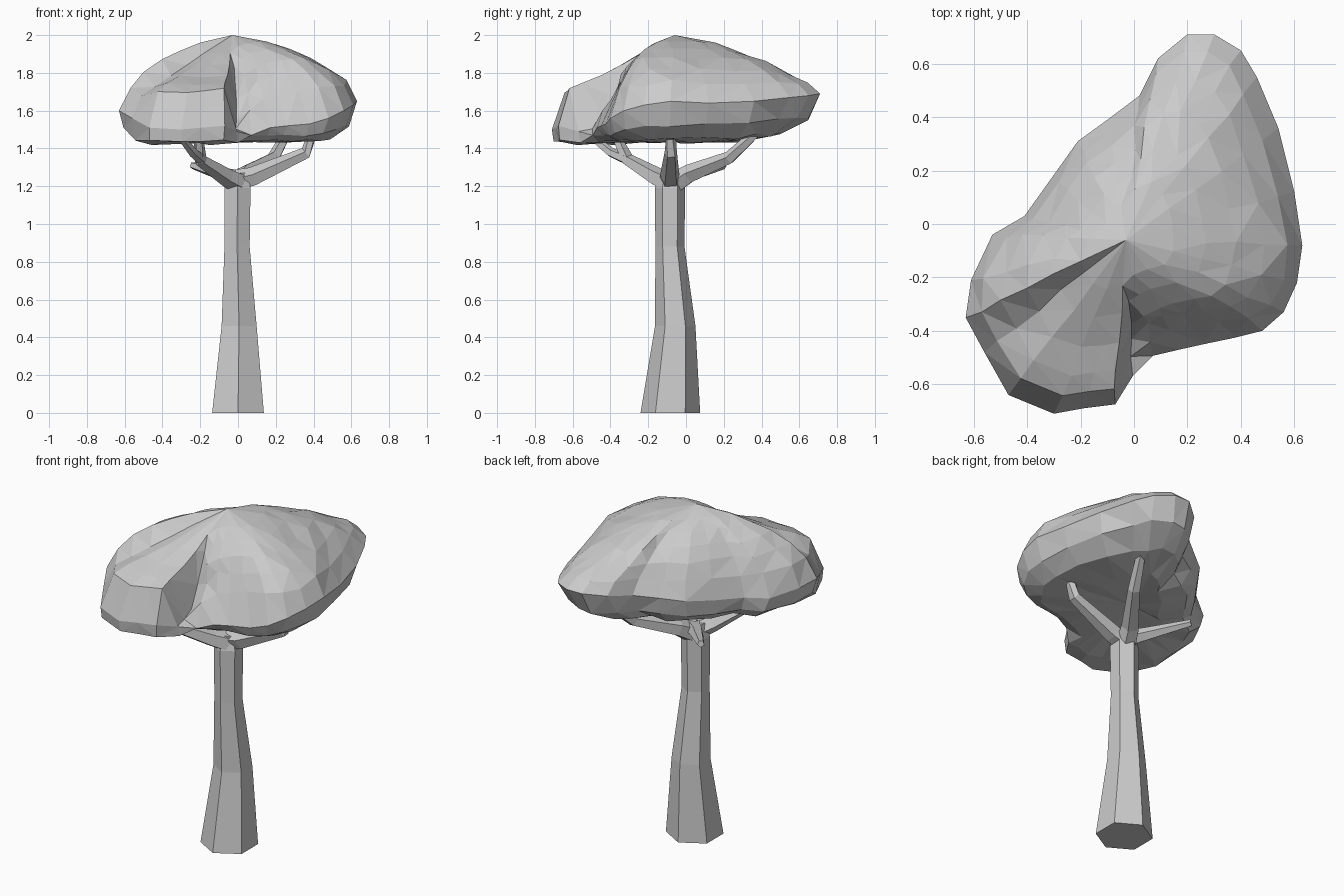
import bpy, bmesh, math, random
from mathutils import Vector

if "Cube" in bpy.data.objects:
    bpy.data.objects.remove(bpy.data.objects["Cube"])

random.seed(4)


def finish(bm, name):
    bmesh.ops.recalc_face_normals(bm, faces=bm.faces)
    me = bpy.data.meshes.new(name)
    bm.to_mesh(me)
    bm.free()
    ob = bpy.data.objects.new(name, me)
    bpy.context.collection.objects.link(ob)
    return ob


def skin(bm, rings):
    for a, b in zip(rings, rings[1:]):
        n = len(a)
        for i in range(n):
            j = (i + 1) % n
            bm.faces.new((a[i], a[j], b[j], b[i]))


def branch(name, path, sides=5):
    """Tapered tube along (x, y, z, radius) stations."""
    bm = bmesh.new()
    pts = [Vector(p[:3]) for p in path]
    rings = []
    for k, p in enumerate(pts):
        d = (pts[min(k + 1, len(pts) - 1)] - pts[max(k - 1, 0)]).normalized()
        u = d.cross(Vector((0.1, 0.2, 1))).normalized()
        v = d.cross(u)
        ring = []
        for i in range(sides):
            a = math.tau * i / sides
            ring.append(bm.verts.new(p + (u * math.cos(a) + v * math.sin(a)) * path[k][3]))
        rings.append(ring)
    skin(bm, rings)
    bm.faces.new(rings[0])
    bm.faces.new(rings[-1])
    return finish(bm, name)


# Trunk: six-sided, flared at the base
bm = bmesh.new()
rings = []
for x, y, z, r in [(0, -.083, 0, .158), (.006, -.057, .46, .107),
                   (-.005, -.085, .88, .077), (-.003, -.085, 1.19, .08),
                   (0, -.08, 1.27, .06)]:
    rings.append([bm.verts.new((x + r * math.sin(i * math.pi / 3),
                                y + r * math.cos(i * math.pi / 3), z)) for i in range(6)])
skin(bm, rings)
bm.faces.new(rings[0])
bm.faces.new(rings[-1])
finish(bm, "trunk")

# Branches into the crown, plus a cut stub at the back left
branch("branch_right", [(0, -.08, 1.23, .06), (.08, -.085, 1.25, .053),
                        (.36, -.08, 1.375, .034), (.4, -.08, 1.5, .025)])
branch("branch_back", [(0, -.07, 1.21, .06), (.04, .02, 1.265, .052),
                       (.19, .23, 1.35, .036), (.26, .37, 1.48, .026)])
branch("branch_front_left", [(0, -.1, 1.22, .06), (-.06, -.16, 1.25, .052),
                             (-.2, -.31, 1.34, .036), (-.21, -.38, 1.48, .024)])
branch("twig_front_left", [(-.18, -.29, 1.33, .03), (-.24, -.4, 1.38, .026),
                           (-.31, -.51, 1.47, .02)])
branch("stub_back_left", [(0, -.07, 1.24, .05), (-.07, 0, 1.26, .04),
                          (-.24, .2, 1.31, .02)])

# Crown: spokes of (rim x, rim y, rim z, profile power, front dent)
SPOKES = [
    (.63, -.08, 1.65, .6, 0), (.6, .12, 1.64, .6, 0), (.54, .36, 1.65, .65, 0),
    (.46, .55, 1.67, .75, 0), (.4, .65, 1.68, .85, 0), (.3, .71, 1.69, .9, 0),
    (.2, .71, 1.69, .9, 0), (.09, .62, 1.67, .8, 0), (.02, .48, 1.64, .75, 0),
    (-.1, .39, 1.62, .7, 0), (-.21, .31, 1.6, .65, 0), (-.31, .17, 1.58, .6, 0),
    (-.41, .03, 1.57, .6, 0), (-.53, -.04, 1.57, .6, 0), (-.61, -.21, 1.59, .6, 0),
    (-.63, -.35, 1.6, .6, 0), (-.56, -.48, 1.56, .5, 0), (-.47, -.64, 1.51, .35, 0),
    (-.3, -.71, 1.5, .33, 0), (-.19, -.69, 1.51, .33, 0), (-.07, -.675, 1.52, .33, 0),
    (-.005, -.57, 1.49, 2.4, .05), (.08, -.52, 1.5, .8, .1), (.17, -.47, 1.51, .6, .07),
    (.26, -.45, 1.52, .55, .07), (.38, -.425, 1.53, .5, .06), (.48, -.4, 1.56, .5, .03),
    (.56, -.33, 1.6, .55, 0), (.61, -.22, 1.63, .6, 0)]
TOP, CX, CY = 2.0, -.03, -.06
bm = bmesh.new()
apex = bm.verts.new((CX, CY, TOP))
nadir = bm.verts.new((CX, CY, 1.46))


def spoke_vert(s, t, z, jit):
    n = [random.uniform(-jit, jit) for _ in range(3)]
    return bm.verts.new((CX + (s[0] - CX) * t + n[0], CY + (s[1] - CY) * t + n[1], z + n[2]))


def upper_z(s, t):
    slope = 0
    if s[3] > 2:                  # cleft between the lobes, only near the rim
        slope = -2.3
    elif s[0] < -.05 and s[1] < -.45:   # front lobe: dips, then a full shoulder
        slope = 1.4
    return s[2] + (TOP - s[2]) * max(0, 1 - t ** 1.5) ** max(.3, s[3] + slope * (1 - t))


def lower_ring(s):
    if s[1] > .4:
        return ((.91, .52), (.72, .85), (.45, 1))
    if s[1] < -.45 and s[0] < 0:
        return ((.975, .95), (.8, 1.1), (.45, 1))
    return ((.945, .58), (.8, .93), (.45, 1))


rings = []
for t in (.28, .45, .62, .78, .91, 1):
    ring = []
    for s in SPOKES:
        tt = t - s[4] if .7 < t < .95 else t
        ring.append(spoke_vert(s, tt, upper_z(s, t), .011 * t if t < 1 else 0))
    rings.append(ring)
for k in range(3):
    ring = []
    for s in SPOKES:
        t, h = lower_ring(s)[k]
        ring.append(spoke_vert(s, t, s[2] - (s[2] - 1.435) * h, .01))
    rings.append(ring)
skin(bm, rings)
N = len(SPOKES)
for i in range(N):
    bm.faces.new((apex, rings[0][i], rings[0][(i + 1) % N]))
    bm.faces.new((nadir, rings[-1][(i + 1) % N], rings[-1][i]))
# Thin out crowded points for an irregular faceted surface
bmesh.ops.remove_doubles(bm, verts=bm.verts[:], dist=.05)
bmesh.ops.triangulate(bm, faces=bm.faces[:])
finish(bm, "leaf_crown")
